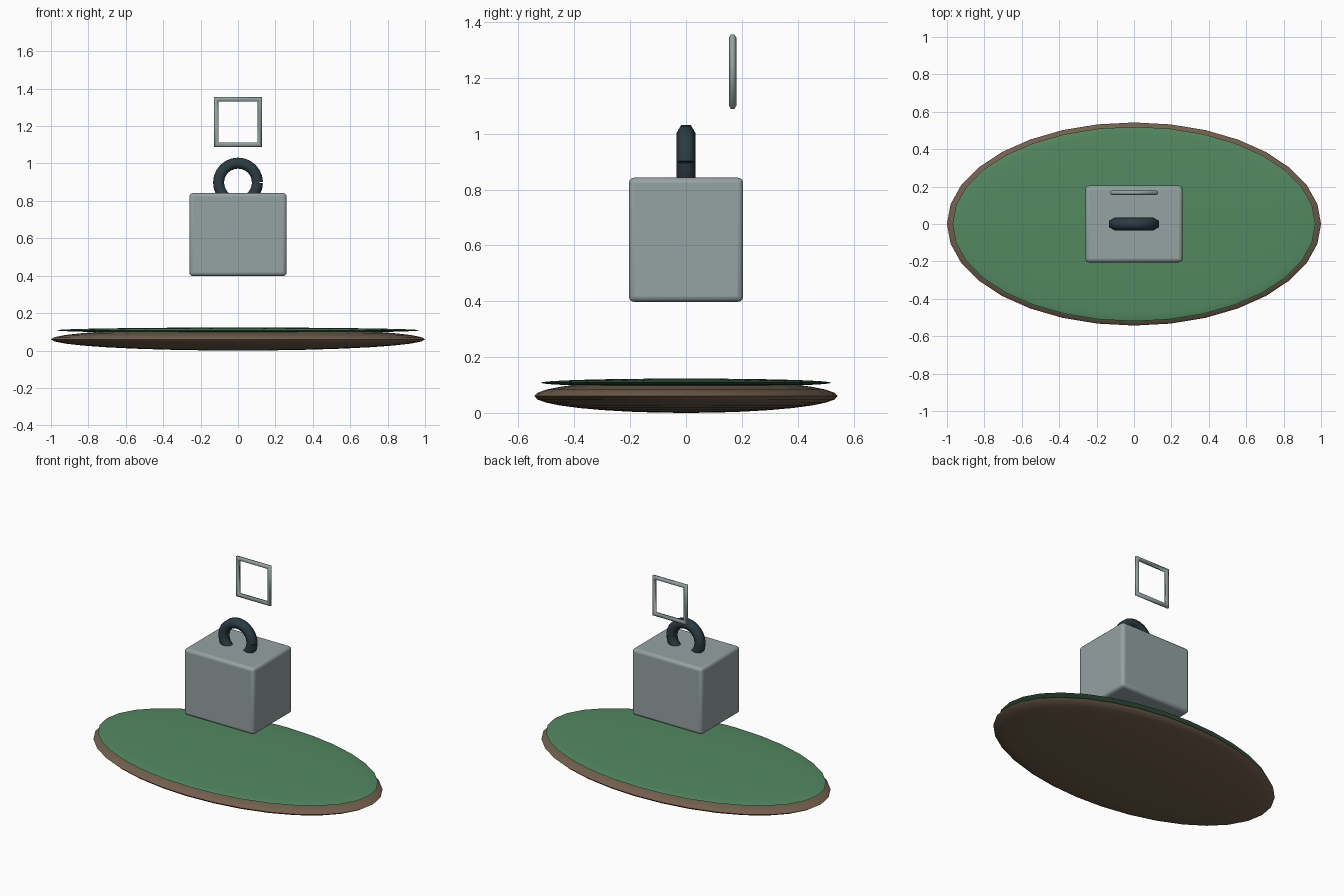
import bpy, bmesh
from math import sin, cos, pi
from mathutils import Vector

if "Cube" in bpy.data.objects:
    bpy.data.objects.remove(bpy.data.objects["Cube"])


def material(name, rgb):
    m = bpy.data.materials.new(name)
    m.diffuse_color = (*rgb, 1)
    m.use_nodes = True
    m.node_tree.nodes["Principled BSDF"].inputs["Base Color"].default_value = m.diffuse_color
    return m


SOIL = material("soil", (0.17, 0.115, 0.075))
GRASS = material("grass", (0.085, 0.25, 0.12))
METAL = material("dark_metal", (0.025, 0.045, 0.055))
STONE = material("stone", (0.30, 0.36, 0.36))


def finish(obj, name, mat, angle=0.7):
    obj.name = name
    obj.data.materials.append(mat)
    bpy.ops.object.select_all(action='DESELECT')
    obj.select_set(True)
    bpy.context.view_layer.objects.active = obj
    bpy.ops.object.shade_smooth_by_angle(angle=angle)
    return obj


def disc(name, radii, z, mat):
    """Flattened sphere."""
    bpy.ops.mesh.primitive_uv_sphere_add(segments=32, ring_count=16, radius=1)
    obj = bpy.context.object
    obj.scale = radii
    obj.location.z = z
    bpy.ops.object.transform_apply(location=True, scale=True)
    finish(obj, name, mat, 1.2)


def tube(name, rings, radius, closed, mat):
    """Six-sided tube in an xz plane; rings hold (centre, outward vector)."""
    bm = bmesh.new()
    loops = []
    for centre, out in rings:
        loops.append([bm.verts.new(Vector(centre) + radius * (
            Vector(out) * sin(k * pi / 3) + Vector((0, cos(k * pi / 3), 0))))
            for k in range(6)])
    pairs = list(zip(loops, loops[1:]))
    if closed:
        pairs.append((loops[-1], loops[0]))
    else:
        bm.faces.new(loops[0])
        bm.faces.new(loops[-1])
    for a, b in pairs:
        for k in range(6):
            n = (k + 1) % 6
            bm.faces.new((a[k], a[n], b[n], b[k]))
    bmesh.ops.recalc_face_normals(bm, faces=bm.faces)
    mesh = bpy.data.meshes.new(name)
    bm.to_mesh(mesh)
    bm.free()
    obj = bpy.data.objects.new(name, mesh)
    bpy.context.collection.objects.link(obj)
    finish(obj, name, mat, 1.2)


# Island base and grass top
disc("soil_base", (1.0, 0.543, 0.06), 0.06, SOIL)
disc("grass_top", (0.97, 0.52, 0.015), 0.108, GRASS)

# Floating block with rounded edges
bpy.ops.mesh.primitive_cube_add(size=1, location=(0, 0, 0.62))
block = bpy.context.object
block.scale = (0.52, 0.41, 0.445)
bpy.ops.object.transform_apply(location=False, scale=True)
bevel = block.modifiers.new("rounded_edges", 'BEVEL')
bevel.width = 0.02
bevel.segments = 3
finish(block, "block", STONE)

# Ring handle, split by a thin gap on its right side
N, R = 24, 0.104
ring = []
for i in range(N + 1):
    a = 2 * pi * i / N
    tilt = a + (pi / N if i == 0 else -pi / N if i == N else 0)
    ring.append(((R * cos(a), 0, 0.898 + R * sin(a)),
                 (cos(tilt), 0, sin(tilt))))
tube("ring_handle", ring, 0.034, False, METAL)

# Square wire frame above the back
corners = [((0.116 * sx, 0.167, 1.222 + 0.122 * sz), (sx, 0, sz))
           for sx, sz in ((-1, -1), (1, -1), (1, 1), (-1, 1))]
tube("wire_frame", corners, 0.013, True, STONE)
